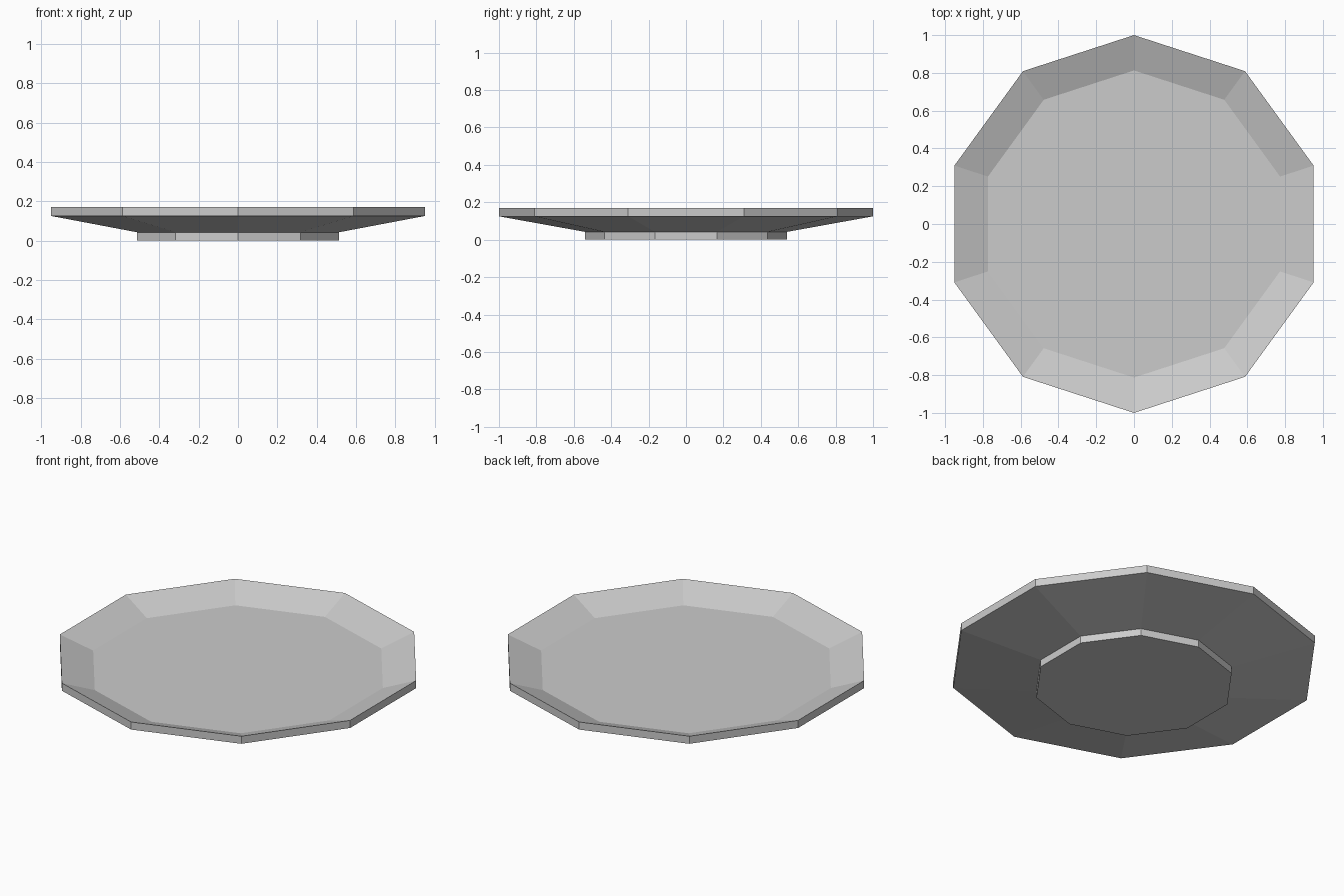
import bpy, bmesh, math

cube = bpy.data.objects.get("Cube")
if cube:
    bpy.data.objects.remove(cube, do_unlink=True)

SIDES = 10

# Plain grey glaze
grey = bpy.data.materials.new("light grey")
grey.use_nodes = True
colour = (0.6, 0.6, 0.6, 1)
grey.diffuse_color = colour
grey.node_tree.nodes["Principled BSDF"].inputs["Base Color"].default_value = colour


def lathe(name, profile):
    """Turn a (radius, height) profile into a closed faceted solid."""
    bm = bmesh.new()
    rings = []
    for r, z in profile:
        angles = [math.pi / 2 + math.tau * i / SIDES for i in range(SIDES)]
        rings.append([bm.verts.new((r * math.cos(a), r * math.sin(a), z)) for a in angles])
    for low, high in zip(rings, rings[1:]):
        for i in range(SIDES):
            j = (i + 1) % SIDES
            bm.faces.new((low[i], low[j], high[j], high[i]))
    bm.faces.new(rings[0][::-1])
    bm.faces.new(rings[-1])
    bmesh.ops.recalc_face_normals(bm, faces=bm.faces)
    mesh = bpy.data.meshes.new(name)
    bm.to_mesh(mesh)
    bm.free()
    mesh.materials.append(grey)
    obj = bpy.data.objects.new(name, mesh)
    bpy.context.collection.objects.link(obj)
    return obj


# Foot, flared underside, upright rim, sloped inner wall and flat floor
lathe("plate", [(0.54, 0), (0.54, 0.042), (1, 0.125), (1, 0.17), (0.813, 0.1)])
